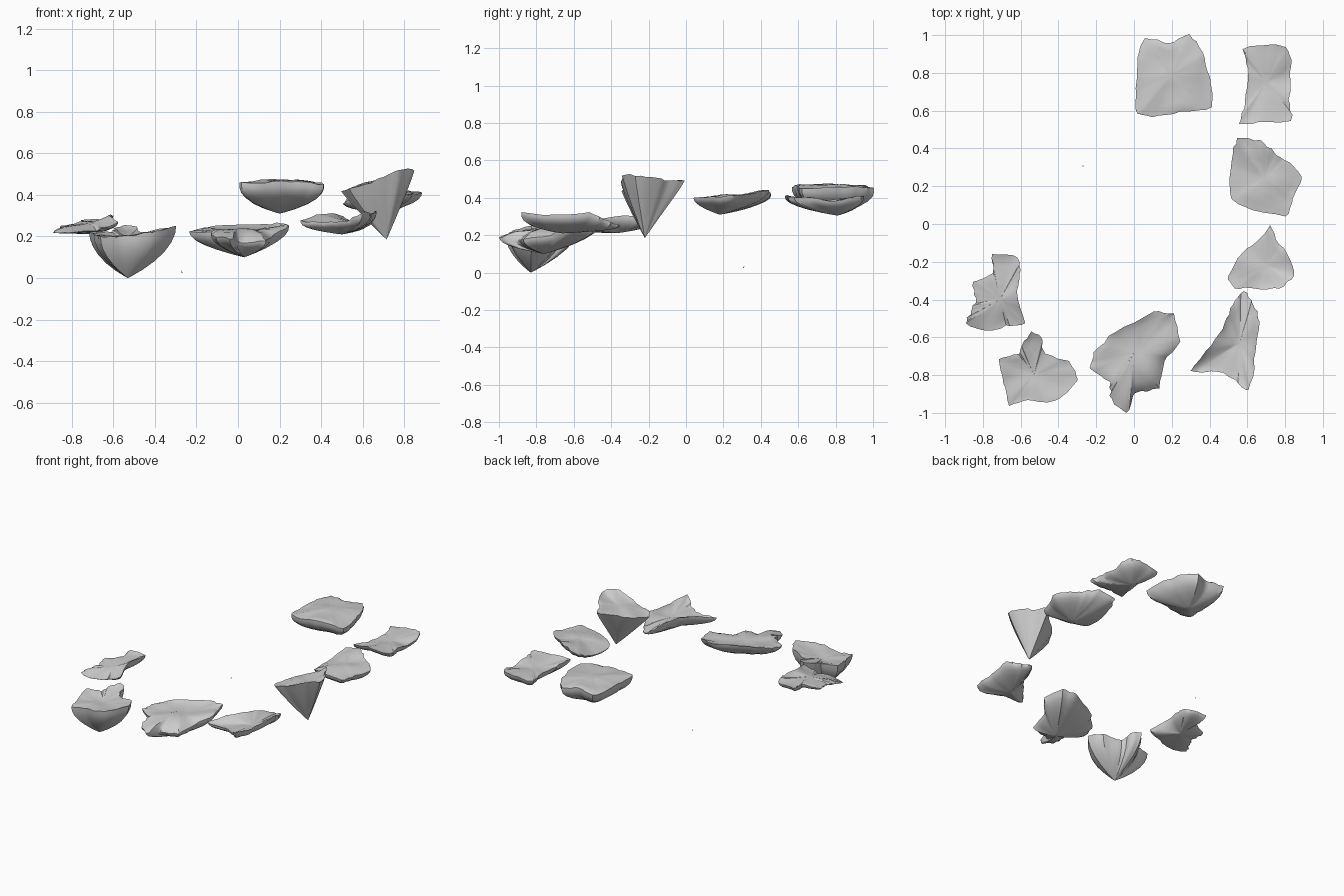
import bpy, bmesh, random
from mathutils import Vector
from mathutils.noise import noise

random.seed(7)


def smooth_loop(points, steps=4):
    """Closed rim through the points, half way between straight and curved."""
    pts, out = [Vector(p) for p in points], []
    n = len(pts)
    for i in range(n):
        a, b, c, d = (pts[(i + k) % n] for k in (-1, 0, 1, 2))
        for k in range(steps):
            t = k / steps
            curve = 0.5 * (2 * b + (c - a) * t + (2 * a - 5 * b + 4 * c - d) * t ** 2
                           + (3 * b - a - 3 * c + d) * t ** 3)
            out.append(curve.lerp(b.lerp(c, t), 0.4))
    return out


def floating_rock(name, rim, top, keel, fullness=2.0, plateau=1.5):
    """Slab with a wavy top around `top` and a hull tapering to `keel`."""
    rim = [p + Vector((random.uniform(-.006, .006), random.uniform(-.006, .006),
                       random.uniform(-.004, .004))) for p in smooth_loop(rim)]
    top, keel = Vector(top), Vector(keel)
    bm = bmesh.new()
    rows = []
    # top surface, from the middle outwards to the rim
    for s in (0.25, 0.5, 0.75, 0.9, 1.0):
        row = []
        for p in rim:
            q = top.lerp(p, s)
            q.z = top.z + (p.z - top.z) * s ** plateau
            if s < 1:
                q.z += 0.012 * noise(q * 9)
            row.append(bm.verts.new(q))
        rows.append(row)
    # fluted hull, from the rim down to the keel
    for t in (0.15, 0.32, 0.5, 0.68, 0.84, 0.95):
        row = []
        for p in rim:
            q = keel.lerp(p, 1 - t ** fullness)
            flute = 1 + 0.14 * noise(Vector((p.x * 9, p.y * 9, t))) * t
            q.x = keel.x + (q.x - keel.x) * flute
            q.y = keel.y + (q.y - keel.y) * flute
            q.z = p.z + (keel.z - p.z) * t
            row.append(bm.verts.new(q))
        rows.append(row)
    n = len(rim)
    for a, b in zip(rows, rows[1:]):
        for i in range(n):
            j = (i + 1) % n
            bm.faces.new((a[i], b[i], b[j], a[j]))
    for row, tip in ((rows[0], top), (rows[-1], keel)):
        v = bm.verts.new(tip)
        for i in range(n):
            bm.faces.new((row[i], row[(i + 1) % n], v))
    bmesh.ops.recalc_face_normals(bm, faces=bm.faces)
    mesh = bpy.data.meshes.new(name)
    bm.to_mesh(mesh)
    bm.free()
    ob = bpy.data.objects.new(name, mesh)
    bpy.context.collection.objects.link(ob)
    bpy.context.view_layer.objects.active = ob
    ob.select_set(True)
    bpy.ops.object.shade_smooth_by_angle(angle=0.6)
    ob.select_set(False)


# rear slabs
floating_rock("back_slab", [
    (.02, .59, .46), (.13, .57, .46), (.29, .60, .465), (.41, .62, .45), (.40, .78, .455),
    (.36, .91, .46), (.29, 1.0, .45), (.19, .96, .46), (.06, .98, .45), (.02, .88, .455),
    (.01, .72, .46)], (.2, .79, .475), (.2, .8, .31), 2.6)
floating_rock("back_right_slab", [
    (.56, .53, .41), (.70, .54, .41), (.83, .55, .405), (.82, .66, .40), (.83, .80, .385),
    (.82, .92, .41), (.72, .95, .405), (.58, .93, .39), (.60, .82, .385), (.59, .65, .39)],
    (.7, .75, .385), (.7, .81, .305), 2.2)

# right-hand run of stones
floating_rock("right_slab", [
    (.51, .16, .36), (.58, .09, .39), (.80, .04, .40), (.84, .13, .405), (.89, .25, .41),
    (.80, .34, .42), (.74, .38, .43), (.67, .44, .44), (.55, .45, .41), (.52, .34, .37)],
    (.69, .24, .415), (.68, .18, .31), 2.0)
floating_rock("right_spike", [
    (.50, -.27, .42), (.53, -.34, .43), (.64, -.34, .46), (.77, -.34, .52), (.85, -.27, .52),
    (.82, -.16, .51), (.76, -.10, .49), (.72, -.01, .49), (.68, -.07, .47), (.57, -.15, .44)],
    (.7, -.22, .47), (.715, -.22, .185), 1.1)
floating_rock("front_right_slab", [
    (.30, -.78, .275), (.45, -.78, .27), (.53, -.83, .28), (.61, -.88, .32), (.64, -.72, .31),
    (.66, -.52, .32), (.63, -.42, .28), (.58, -.36, .25), (.52, -.42, .28), (.48, -.53, .31),
    (.41, -.64, .31)], (.56, -.63, .265), (.5, -.66, .21), 2.8)

# front stones
floating_rock("front_slab", [
    (-.23, -.76, .22), (-.13, -.84, .22), (-.12, -.93, .20), (-.04, -1.0, .19),
    (.01, -.89, .17), (.13, -.87, .18), (.16, -.73, .20), (.24, -.62, .25), (.21, -.48, .265),
    (.10, -.47, .255), (-.10, -.57, .255), (-.21, -.68, .23)],
    (0, -.68, .235), (.03, -.76, .10), 2.0, 4)
floating_rock("front_left_block", [
    (-.71, -.71, .22), (-.69, -.84, .21), (-.66, -.96, .20), (-.56, -.93, .20),
    (-.42, -.94, .22), (-.30, -.83, .25), (-.34, -.73, .24), (-.47, -.69, .22),
    (-.49, -.61, .25), (-.54, -.57, .255), (-.59, -.64, .24), (-.61, -.69, .22)],
    (-.53, -.80, .20), (-.53, -.83, 0), 2.0)
floating_rock("left_slab", [
    (-.89, -.53, .22), (-.86, -.46, .23), (-.84, -.40, .24), (-.85, -.31, .25),
    (-.74, -.26, .27), (-.75, -.16, .28), (-.62, -.17, .285), (-.60, -.24, .30),
    (-.62, -.36, .30), (-.58, -.52, .27), (-.68, -.54, .23), (-.78, -.57, .22)],
    (-.71, -.40, .265), (-.70, -.36, .212), 2.4)

# stray splinter of rock near the ground
bpy.ops.mesh.primitive_cone_add(vertices=3, radius1=.003, radius2=0, depth=.018,
                                location=(-.27, .31, .032), rotation=(-.55, 0, 0))
bpy.context.object.name = "rock_splinter"
